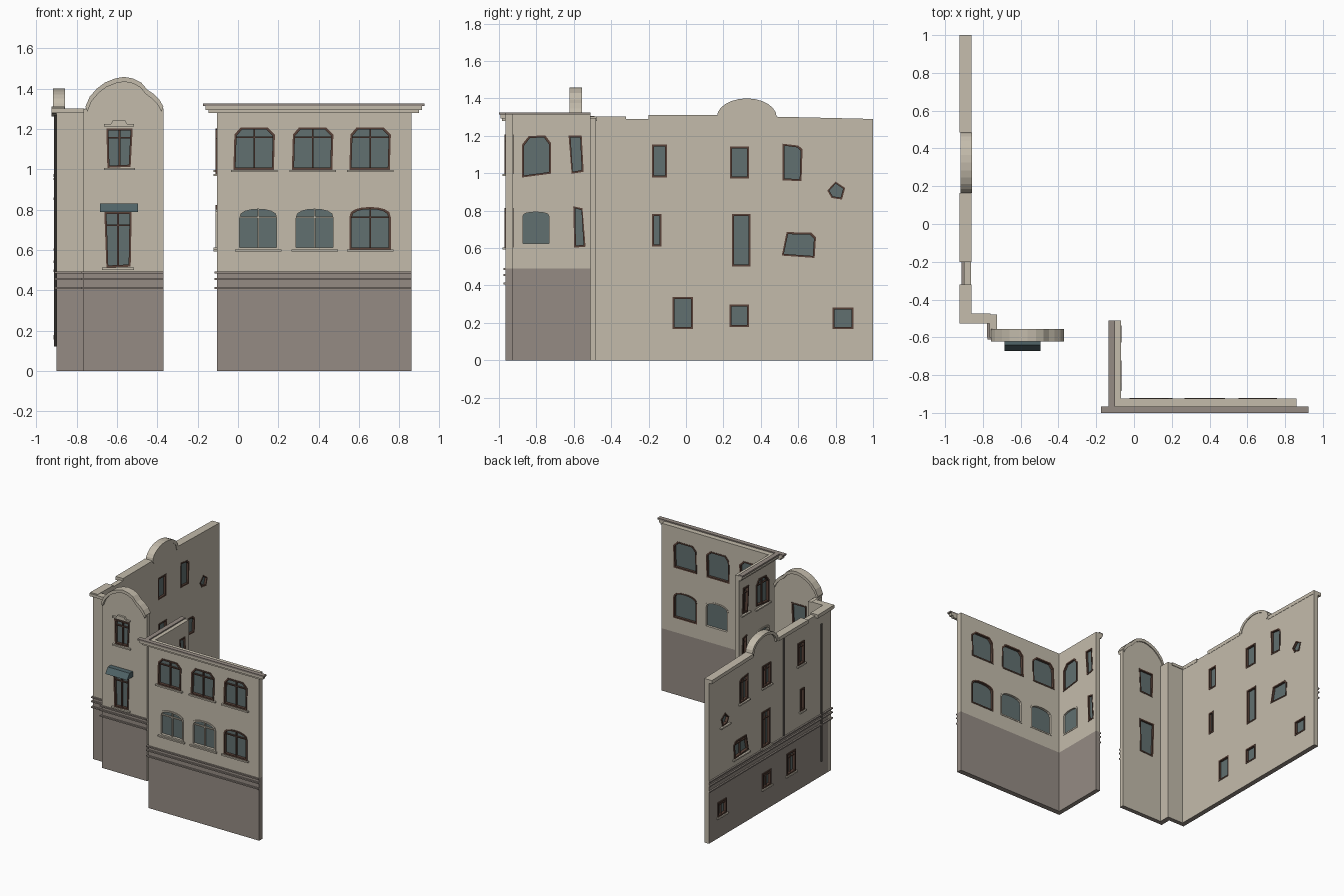
import bpy, bmesh, math
from mathutils import Vector

if "Cube" in bpy.data.objects:
    bpy.data.objects.remove(bpy.data.objects["Cube"])


def material(name, rgb):
    m = bpy.data.materials.new(name)
    m.use_nodes = True
    m.diffuse_color = (*rgb, 1)
    m.node_tree.nodes["Principled BSDF"].inputs["Base Color"].default_value = (*rgb, 1)
    return m


PLASTER = material("beige plaster", (0.55, 0.50, 0.41))
BASE = material("grey base", (0.30, 0.26, 0.23))
GLASS = material("teal glass", (0.12, 0.16, 0.16))
WOOD = material("dark brown wood", (0.10, 0.055, 0.04))
AWNING = material("slate awning", (0.08, 0.125, 0.135))
PIPE = material("dark pipe", (0.11, 0.10, 0.09))
BASE_TOP = 0.49


def prism(name, outline, axis, d0, d1, mat, holes=(), base=None):
    """Profile in (u, z) running along axis, pushed from depth d0 (outside) to d1."""
    def at(u, z, d):
        return (u, d, z) if axis == "x" else (d, u, z)
    bm = bmesh.new()
    for loop in (outline, *holes):
        vs = [bm.verts.new(at(u, z, d0)) for u, z in loop]
        for a, b in zip(vs, vs[1:] + vs[:1]):
            bm.edges.new((a, b))
    normal = Vector(at(0, 0, 1))
    bmesh.ops.triangle_fill(bm, edges=bm.edges[:], use_beauty=True, normal=normal)
    ext = bmesh.ops.extrude_face_region(bm, geom=bm.faces[:], use_keep_orig=True)
    bmesh.ops.translate(bm, vec=normal * (d1 - d0),
                        verts=[g for g in ext["geom"] if isinstance(g, bmesh.types.BMVert)])
    bmesh.ops.recalc_face_normals(bm, faces=bm.faces[:])
    if base:
        bmesh.ops.bisect_plane(bm, geom=bm.verts[:] + bm.edges[:] + bm.faces[:],
                               plane_co=(0, 0, BASE_TOP), plane_no=(0, 0, 1))
        bm.normal_update()
        outward = normal * (1 if d0 > d1 else -1)
        for f in bm.faces:
            shown = base == "all" or f.normal.dot(outward) > 0.5 or f.normal.z < -0.9
            if f.calc_center_median().z < BASE_TOP and shown:
                f.material_index = 1
    me = bpy.data.meshes.new(name)
    bm.to_mesh(me)
    bm.free()
    me.materials.append(mat)
    if base:
        me.materials.append(BASE)
    ob = bpy.data.objects.new(name, me)
    bpy.context.collection.objects.link(ob)
    return ob


def rect(u0, u1, z0, z1):
    return [(u0, z0), (u1, z0), (u1, z1), (u0, z1)]


def arched(u0, u1, z0, z1, rise, n=8):
    """Opening with a shallow curved head."""
    c, h = (u0 + u1) / 2, (u1 - u0) / 2
    head = [(c + h * math.cos(math.pi * i / n),
             z1 - rise + rise * math.sin(math.pi * i / n) ** 0.7) for i in range(1, n)]
    return [(u0, z0), (u1, z0), (u1, z1 - rise), *head, (u0, z1 - rise)]


def clipped(u0, u1, z0, z1, c=0.035):
    """Opening with cut top corners."""
    return [(u0, z0), (u1 - .005, z0), (u1, z1 - c), (u1 - c, z1), (u0 + c, z1), (u0 + .005, z1 - c)]


def bounds(pts):
    us, zs = zip(*pts)
    return min(us), max(us), min(zs), max(zs)


def inset(pts, t):
    u0, u1, z0, z1 = bounds(pts)
    cu, cz = (u0 + u1) / 2, (z0 + z1) / 2
    return [(cu + (u - cu) * (1 - 2 * t / (u1 - u0)), cz + (z - cz) * (1 - 2 * t / (z1 - z0)))
            for u, z in pts]


def wall(name, outline, axis, d0, d1, windows=(), base="outer"):
    """Wall with cut openings; each window is (outline, frame material, has bars)."""
    prism(name, outline, axis, d0, d1, PLASTER, [w[0] for w in windows], base)
    out = 1 if d0 > d1 else -1
    for i, (pts, mat, bars) in enumerate(windows):
        tag = f"{name}_window_{i + 1}"
        u0, u1, z0, z1 = bounds(pts)
        prism(tag + "_glass", inset(pts, 0.003), axis, d0 - out * .016, d0 - out * .024, GLASS)
        prism(tag + "_frame", inset(pts, -0.003), axis, d0 + out * .006, d1 - out * .003, mat,
              [inset(pts, 0.008)])
        prism(tag + "_sill", rect(u0 - .015, u1 + .015, z0 - .014, z0 - .003), axis,
              d0 + out * .016, d0 - out * .005, PLASTER)
        if bars:
            c, zb = (u0 + u1) / 2, z0 + (z1 - z0) * .77
            prism(tag + "_mullion", rect(c - .004, c + .004, z0 + .004, z1 - .006), axis,
                  d0 - out * .004, d0 - out * .018, mat)
            prism(tag + "_transom", rect(u0 + .006, u1 - .006, zb - .004, zb + .004), axis,
                  d0 - out * .004, d0 - out * .018, mat)


def bands(name, u0, u1, axis, d0, out):
    """String courses along the top of the base."""
    for i, z in enumerate((0.41, 0.455, 0.487)):
        prism(f"{name}_band_{i + 1}", rect(u0, u1, z - .005, z + .005), axis,
              d0 + out * .012, d0 - out * .005, BASE)


# Front block: main facade
fw = []
for u in (-0.02, 0.27, 0.555):
    fw.append((clipped(u, u + .2, 1.0, 1.205), WOOD, True))
for u, mat in ((0.0, PLASTER), (0.28, PLASTER), (0.555, WOOD)):
    fw.append((arched(u, u + .2, 0.605, 0.81, 0.05), mat, True))
wall("front_facade", rect(-.105, .86, 0, 1.3), "x", -.965, -.925, fw, "all")
bands("front_facade", -.117, .86, "x", -.965, -1)

# Front block: side wall
sw = [([(-.875, .98), (-.725, 1.0), (-.725, 1.16), (-.755, 1.2), (-.84, 1.195), (-.875, 1.15)], WOOD, True),
      ([(-.61, 1.0), (-.55, 1.01), (-.56, 1.2), (-.625, 1.2)], WOOD, True),
      (arched(-.88, -.725, .615, .8, .025), PLASTER, True),
      ([(-.595, .605), (-.54, .61), (-.555, .81), (-.6, .82)], WOOD, True)]
wall("side_wall", rect(-.925, -.51, 0, 1.3), "y", -.105, -.07, sw, "all")
bands("side_wall", -.965, -.51, "y", -.105, -1)

# Front block: stepped cornice with grey cap
for tier, (z0, z1, p, mat) in enumerate(((1.28, 1.293, .02, PLASTER), (1.293, 1.313, .028, PLASTER),
                                         (1.313, 1.325, .035, BASE))):
    e = p * 1.85
    prism(f"front_cornice_{tier + 1}", rect(-.11 - e, .86 + e, z0, z1), "x", -.965 - p, -.965, mat)
    prism(f"side_cornice_{tier + 1}", rect(-.965, -.51, z0, z1), "y", -.105 - p + .004, -.1, mat)
prism("front_coping", rect(-.105, .86, 1.3, 1.316), "x", -.965, -.925, PLASTER)
prism("side_coping", rect(-.925, -.51, 1.3, 1.316), "y", -.1, -.07, PLASTER)

# Gabled bay with curved top
gable = [(-.37, 1.31), (-.39, 1.345), (-.42, 1.375), (-.45, 1.395), (-.48, 1.43), (-.52, 1.45), (-.565, 1.458),
         (-.61, 1.45), (-.66, 1.43), (-.7, 1.4), (-.735, 1.36), (-.757, 1.31)]
gw = [([(-.645, 1.01), (-.535, 1.015), (-.525, 1.2), (-.65, 1.2)], WOOD, True),
      ([(-.65, .515), (-.535, .52), (-.53, .785), (-.66, .785)], WOOD, True)]
wall("gable_bay", [(-.765, 0), (-.37, 0), *[(u, z - .01) for u, z in gable], (-.765, 1.3)],
     "x", -.6, -.565, gw)
under = [(-.565 + (u + .565) * .95, z - .024) for u, z in reversed(gable)]
prism("gable_coping", gable + under, "x", -.622, -.557, PLASTER)
bands("gable_bay", -.775, -.37, "x", -.6, -1)
prism("gable_window_hood", [(-.665, 1.213), (-.515, 1.213), (-.515, 1.225), (-.55, 1.225), (-.56, 1.243),
                            (-.62, 1.243), (-.63, 1.225), (-.665, 1.225)], "x", -.616, -.595, PLASTER)
prism("door_awning", [(-.672, .787), (-.6, .787), (-.6, .83), (-.64, .83)], "y", -.685, -.495, AWNING)

# Recessed corner between the bay and the long wall
wall("corner_wall", rect(-.9, -.765, 0, 1.295), "x", -.515, -.48)
wall("corner_return", rect(-.565, -.48, 0, 1.295), "y", -.765, -.725)
bands("corner_wall", -.91, -.765, "x", -.515, -1)
bands("corner_return", -.6, -.515, "y", -.765, -1)
prism("corner_cornice", rect(-.925, -.76, 1.28, 1.302), "x", -.527, -.475, PLASTER)

# Long side wall with a raised curved parapet
n = 12
arc = [(.325 - .16 * math.cos(math.pi * i / n), 1.3 + .1 * math.sin(math.pi * i / n)) for i in range(n + 1)]
lw = [(pts, WOOD, bars) for pts, bars in (
    (rect(-.18, -.105, .98, 1.15), True),
    (rect(.237, .335, .975, 1.14), True),
    ([(.52, .965), (.615, .96), (.62, 1.125), (.6, 1.145), (.518, 1.155)], True),
    ([(.78, .87), (.832, .862), (.848, .92), (.8, .952), (.758, .908)], False),
    (rect(-.18, -.135, .61, .78), False),
    (rect(.248, .342, .505, .78), True),
    ([(.515, .562), (.685, .55), (.692, .655), (.668, .68), (.54, .682)], True),
    (rect(-.07, .035, .17, .335), True),
    (rect(.235, .335, .18, .295), True),
    (rect(.787, .893, .17, .28), True))]
wall("long_wall", [(-.48, 0), (1, 0), (1, 1.268), (.485, 1.29), *reversed(arc), (.165, 1.29), (-.48, 1.29)],
     "y", -.9, -.862, lw)
bands("long_wall", -.515, 1, "y", -.9, -1)
prism("curved_coping", arc + [(.325 + (u - .325) * .88, z - .018) for u, z in reversed(arc)],
      "y", -.918, -.858, PLASTER)
for i, (a, b, za, zb) in enumerate(((.485, 1, 1.302, 1.29), (-.2, .165, 1.31, 1.31), (-.515, -.32, 1.305, 1.302))):
    prism(f"long_wall_cornice_{i + 1}", [(a, za - .028), (b, zb - .028), (b, zb), (a, za)],
          "y", -.925, -.86, PLASTER)

# Drainpipes on the outside of the long wall
for i, (y, z0, z1) in enumerate(((.08, .5, 1.27), (-.39, .12, 1.2))):
    bpy.ops.mesh.primitive_cylinder_add(vertices=10, radius=.007, depth=z1 - z0,
                                        location=(-.907, y, (z0 + z1) / 2))
    ob = bpy.context.object
    ob.name = f"drainpipe_{i + 1}"
    ob.data.materials.append(PIPE)
    bpy.ops.object.shade_smooth_by_angle()
